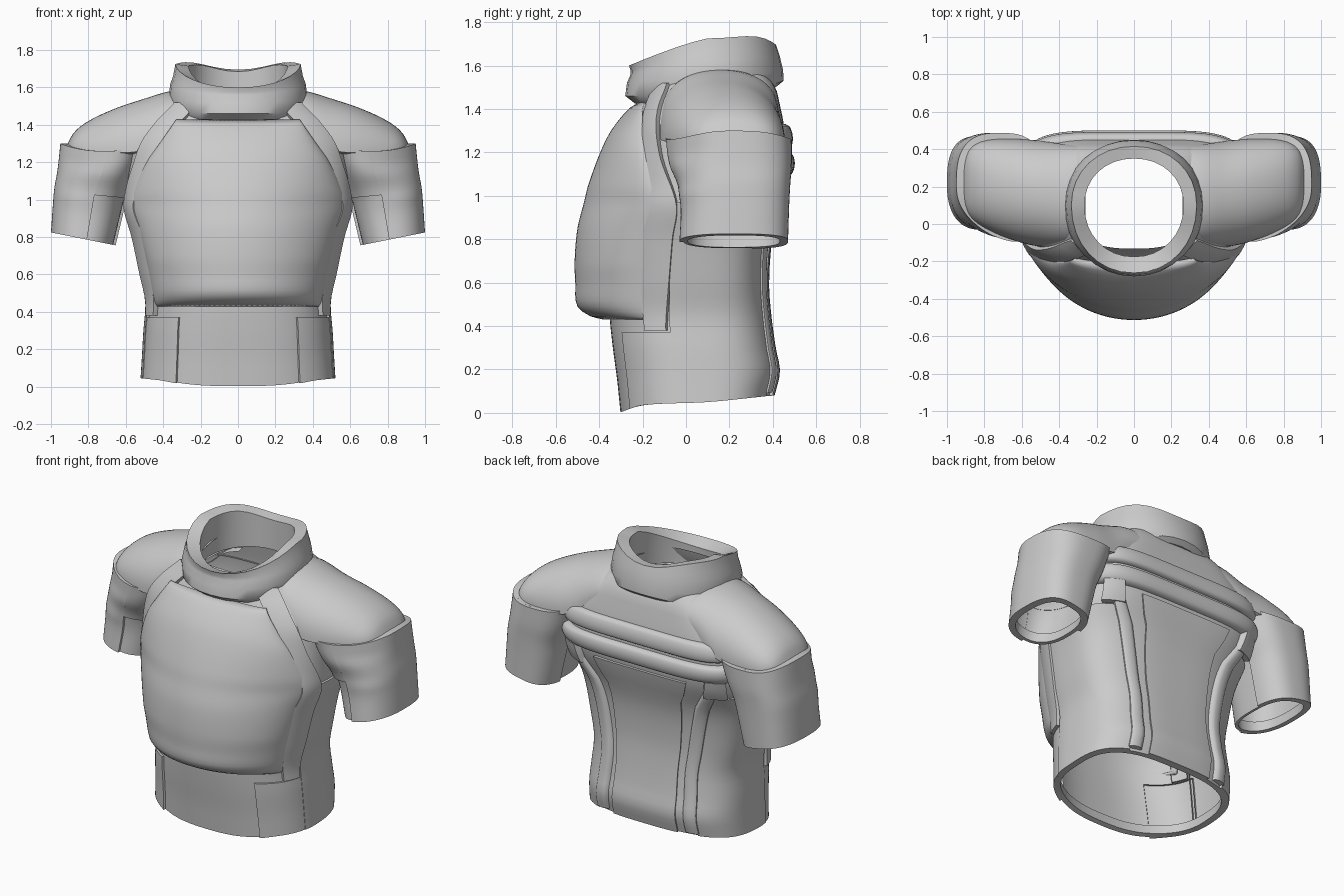
import bpy, math
from mathutils import Vector

if "Cube" in bpy.data.objects:
    bpy.data.objects.remove(bpy.data.objects["Cube"])


def curve(table, z):
    """Smooth interpolation of rows (key, v1, v2, ...)."""
    z = min(max(z, table[0][0]), table[-1][0])
    i = 0
    while i < len(table) - 2 and z > table[i + 1][0]:
        i += 1
    p, q = table[i], table[i + 1]
    o, r = table[max(i - 1, 0)], table[min(i + 2, len(table) - 1)]
    h = q[0] - p[0]
    t = (z - p[0]) / h
    out = []
    for k in range(1, len(p)):
        m0 = (q[k] - o[k]) / (q[0] - o[0]) * h
        m1 = (r[k] - p[k]) / (r[0] - p[0]) * h
        out.append((2*t**3 - 3*t**2 + 1) * p[k] + (t**3 - 2*t**2 + t) * m0
                   + (3*t**2 - 2*t**3) * q[k] + (t**3 - t**2) * m1)
    return out


def spow(v, e):
    return math.copysign(abs(v) ** e, v)


def ring_point(a, cx, rx, cy, yf, yb, nf, nb):
    """Angle 0 = front, 90 = +x, 180 = back."""
    s, c = math.sin(a), math.cos(a)
    n = nf if c > 0 else nb
    x = cx + rx * spow(s, 2 / n)
    y = cy + (yf - cy if c > 0 else yb - cy) * abs(c) ** (2 / n)
    return x, y


def mesh_rows(name, rows, closed=False, mirror=False, angle=40, thick=0):
    """Skin rows of points, optionally closed around, mirrored or thickened."""
    n = len(rows[0])
    verts = [p for row in rows for p in row]
    faces = []
    for i in range(len(rows) - 1):
        for j in range(n if closed else n - 1):
            k = (j + 1) % n
            faces.append((i*n + j, i*n + k, (i+1)*n + k, (i+1)*n + j))
    me = bpy.data.meshes.new(name)
    me.from_pydata(verts, [], faces)
    me.shade_smooth()
    me.set_sharp_from_angle(angle=math.radians(angle))
    ob = bpy.data.objects.new(name, me)
    bpy.context.collection.objects.link(ob)
    if thick:
        m = ob.modifiers.new("thickness", 'SOLIDIFY')
        m.thickness, m.offset = thick, -1
    if mirror:
        ob.modifiers.new("mirror", 'MIRROR').use_clip = False


BODY = [(0, .515, -.31, .40), (.15, .507, -.325, .425), (.3, .50, -.345, .405),
        (.45, .49, -.36, .385), (.6, .52, -.36, .375), (.8, .56, -.36, .39),
        (.95, .60, -.33, .43), (1.05, .60, -.30, .46), (1.2, .59, -.27, .47),
        (1.32, .57, -.24, .46), (1.42, .50, -.20, .44), (1.5, .40, -.16, .42),
        (1.56, .33, -.14, .38)]
HEM = [(-.31, 0), (-.2, .035), (.1, .05), (.4, .08)]


def body(a, z, off=0):
    hw, yf, yb = curve(BODY, z)
    nb = 3 + 2 * min(max((z - .9) / .3, 0), 1)      # flatter upper back
    x, y = ring_point(a, 0, hw + off, .05, yf - off, yb + off, 2.5, nb)
    return Vector((x, y, z + curve(HEM, y)[0] * max(0, 1 - z / .3)))


SLEEVE = [(.79, .825, .175, -.03, .47), (.95, .80, .19, -.025, .475), (1.05, .782, .20, -.045, .48),
          (1.15, .75, .215, -.085, .487), (1.28, .715, .235, -.09, .487)]


def sleeve(a, z, off=0):
    cx, rx, yf, yb = curve(SLEEVE, z)
    x, y = ring_point(a, cx, rx + off, .21, yf - off, yb + off, 2.3, 2.8)
    up = min(max(0, (z - 1.0) / .2), 1)
    y += .35 * up * max(math.cos(a), 0) * (x - .68)              # front sweeps back outward
    wave = -.02 * math.cos(2 * a) * max(0, (z - 1.1) / .18)      # wavy upper lip
    return Vector((x, y, z + wave + .2 * (x - .825) * max(0, 1 - (z - .79) / .45)))


def panel(name, f, a0, a1, z0, z1, off, pair=True, na=24, nz=20, soft=''):
    """Raised panel with edges folded back; a0/a1 may depend on z; soft rounds it along u or v."""
    us = [0] + [i / na for i in range(na + 1)] + [1]
    vs = [0] + [i / nz for i in range(nz + 1)] + [1]
    rows = []
    for j, v in enumerate(vs):
        z = z0 + (z1 - z0) * v
        lo = a0(z) if callable(a0) else a0
        hi = a1(z) if callable(a1) else a1
        row = []
        for i, u in enumerate(us):
            edge = i in (0, len(us) - 1) or j in (0, len(vs) - 1)
            w = {'': 1, 'u': math.sin(math.pi * u), 'v': math.sin(math.pi * v)}[soft]
            row.append(f(math.radians(lo + (hi - lo) * u), z, -.02 if edge else off * max(w, 0) ** .35))
        rows.append(row)
    mesh_rows(name, rows, mirror=pair)


def around(n):
    return [2 * math.pi * i / n for i in range(n)]


# Torso shell with a hem folded inward
A = around(72)
rows = [[body(a, z, -.035) for a in A] for z in (.06, 0)]
rows += [[body(a, 1.56 * i / 40, -.008) for a in A] for i in range(41)]
mesh_rows("torso_shell", rows, closed=True)

# Waist, flank and spine panels
panel("waist_side_panel", body, 35, 80, 0, .37, .003)
panel("flank_panel", body, 77, 148, 0, .97, .006, na=32)
panel("spine_panel", body, 164, 196, 0, 1.06, .008, pair=False)

# Rounded vertical back ribs leaning outward at the top
RIB = [(0, 146), (.6, 146), (.9, 142), (1.1, 134)]
panel("back_rib", body, lambda z: curve(RIB, z)[0], lambda z: curve(RIB, z)[0] + 12, .02, 1.1, .02,
      na=10, soft='u')

# Back bands and stepped plates
panel("upper_back_band", body, 121, 239, 1.22, 1.33, .026, pair=False, na=32, nz=12, soft='v')
panel("lower_back_band", body, 119, 241, 1.09, 1.2, .032, pair=False, na=32, nz=12, soft='v')
panel("back_step_plate", body, 128, 150, .98, 1.1, .025, nz=6)

# Strap framing the chest plate
STRAP = [(.4, 60, 75), (.6, 58, 77), (.8, 58, 79), (.97, 62, 80), (1.2, 46, 64), (1.4, 32, 54), (1.52, 28, 56)]
panel("chest_strap", body, lambda z: curve(STRAP, z)[0], lambda z: curve(STRAP, z)[1],
      .38, 1.52, .018, na=10, nz=36)

# Chest plate
PLATE = [(.43, .44, -.15, -.38), (.445, .45, -.15, -.44), (.49, .46, -.155, -.50), (.6, .48, -.16, -.51),
         (.7, .50, -.165, -.513), (.85, .54, -.14, -.50), (.97, .58, -.10, -.47), (1.05, .56, -.13, -.45),
         (1.2, .49, -.18, -.395), (1.3, .42, -.20, -.345), (1.4, .35, -.20, -.265), (1.43, .33, -.19, -.22)]
rows = []
for z in [.43, .437, .445, .465, .49] + [.49 + .94 * i / 36 for i in range(1, 37)]:
    w, ys, yf = curve(PLATE, z)
    e = 1.15 + .25 * max(0, 1 - abs(z - .97) / .3)               # flared at the widest point
    ts = [math.pi * (i / 48 - .5) for i in range(49)]
    rows.append([(w * math.sin(t), ys + (yf - ys) * max(math.cos(t), 0) ** e, z) for t in ts])
mesh_rows("chest_plate", rows, thick=.025)

# Sleeves: inner tube, outer cover and front cap over the notch
A = around(48)
rows = [[sleeve(a, z, -.038) for a in A] for z in (.85, .79)]
rows += [[sleeve(a, .79 + .49 * i / 16, -.018) for a in A] for i in range(17)]
rows.append([sleeve(a, 1.28, -.06) for a in A])
mesh_rows("sleeve_tube", rows, closed=True, mirror=True)
panel("sleeve_cover", sleeve, -4, 255, .79, 1.28, 0, na=48)
panel("sleeve_front_cap", sleeve, -85, -4, 1.03, 1.28, 0, nz=10)

# Shoulder pads: arched sections running outward
PAD = [(.26, 1.575, 1.42, -.08, .42), (.36, 1.58, 1.38, -.11, .425), (.5, 1.54, 1.27, -.12, .445),
       (.65, 1.49, 1.25, -.085, .455), (.8, 1.42, 1.245, -.02, .445), (.88, 1.355, 1.255, .045, .40),
       (.922, 1.275, 1.262, .14, .31)]
rows = []
for i in range(29):
    x = .26 + .662 * math.sin(math.pi / 2 * i / 28)
    zt, zb, yf, yb = curve(PAD, x)
    row = [(x, yf + .04, zb - .01)]
    for k in range(33):
        t = math.pi * k / 32
        row.append((x, (yf + yb) / 2 - (yb - yf) / 2 * spow(math.cos(t), .92),
                    zb + (zt - zb) * max(math.sin(t), 0) ** .92))
    rows.append(row + [(x, yb - .04, zb - .01)])
mesh_rows("shoulder_pad", rows, mirror=True)

# Collar: half width, front y, back y, z at front / side / back, extra rise at the rear corners
COLLAR = [(.30, -.20, .38, 1.44, 1.45, 1.51, 0), (.34, -.235, .42, 1.425, 1.43, 1.505, 0),
          (.358, -.28, .45, 1.46, 1.46, 1.53, 0), (.372, -.272, .447, 1.52, 1.54, 1.58, 0),
          (.362, -.255, .435, 1.56, 1.62, 1.63, .01), (.347, -.255, .43, 1.575, 1.66, 1.65, .02),
          (.335, -.262, .415, 1.60, 1.725, 1.695, .024), (.265, -.175, .35, 1.572, 1.715, 1.685, .02),
          (.27, -.18, .35, 1.52, 1.60, 1.60, 0), (.275, -.18, .35, 1.45, 1.48, 1.50, 0)]
rows = []
for rx, yf, yb, zf, zs, zb, rise in COLLAR:
    row = []
    for a in around(32):
        x, y = ring_point(a, 0, rx, .1, yf, yb, 2.1, 2.1)
        c = math.cos(a)
        z = zs + ((zf if c > 0 else zb) - zs) * abs(c) ** (1.15 if c > 0 else 1.8)
        if c < 0:
            z += rise * math.sin(2 * a) ** 2
        row.append((x, y, z))
    rows.append(row)
mesh_rows("collar", rows, closed=True, angle=45)
